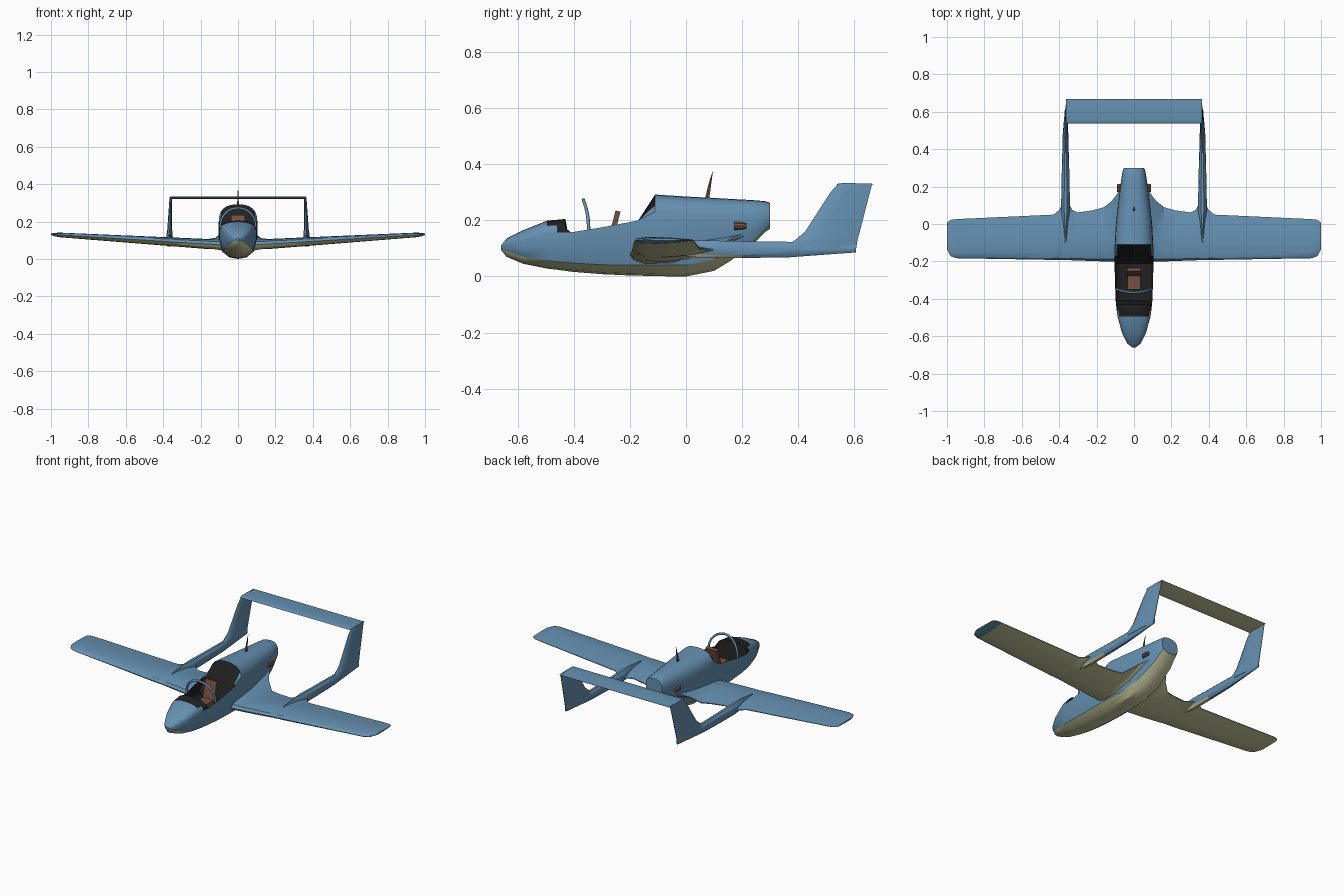
import bpy, bmesh
from math import sin, cos, pi
from mathutils import Matrix

cube = bpy.data.objects.get("Cube")
if cube:
    bpy.data.objects.remove(cube, do_unlink=True)


def material(name, rgb):
    m = bpy.data.materials.new(name)
    m.use_nodes = True
    m.diffuse_color = (*rgb, 1)
    m.node_tree.nodes["Principled BSDF"].inputs["Base Color"].default_value = (*rgb, 1)
    return m


BLUE = material("sky_blue", (.13, .28, .44))
TAN = material("underside_tan", (.58, .58, .34))
BLACK = material("cockpit_black", (.015, .015, .015))
BROWN = material("red_brown", (.18, .08, .055))
parts = []


def finish(name, bm, mats, rule=None):
    bmesh.ops.recalc_face_normals(bm, faces=bm.faces)
    if rule:
        for f in bm.faces:
            f.material_index = rule(f)
    mesh = bpy.data.meshes.new(name)
    bm.to_mesh(mesh)
    bm.free()
    for m in mats:
        mesh.materials.append(m)
    ob = bpy.data.objects.new(name, mesh)
    bpy.context.collection.objects.link(ob)
    parts.append(ob)


def loft(name, rings, mats, rule=None, pick=None):
    """Skin closed rings; pick(station, segment) may choose a material."""
    bm = bmesh.new()
    rows = [[bm.verts.new(p) for p in r] for r in rings]
    n = len(rows[0])
    for i in range(len(rows) - 1):
        for j in range(n):
            k = (j + 1) % n
            f = bm.faces.new((rows[i][j], rows[i][k], rows[i + 1][k], rows[i + 1][j]))
            if pick:
                f.material_index = pick(i, j)
    bm.faces.new(rows[0])
    bm.faces.new(rows[-1])
    finish(name, bm, mats, rule)


# Fuselage stations: y, keel, chine, sill, top, half width; top under sill = open tub
stations = [
    (-.66, .095, .098, .105, .11, .008), (-.64, .07, .09, .115, .135, .035),
    (-.58, .045, .07, .13, .165, .065), (-.495, .028, .056, .155, .199, .088),
    (-.46, .024, .052, .156, .202, .093), (-.43, .02, .05, .157, .205, .096),
    (-.41, .017, .048, .157, .09, .098),
    (-.3, .008, .042, .175, .09, .102), (-.21, .004, .04, .192, .09, .104),
    (-.17, .003, .04, .2, .2, .104), (-.11, .001, .04, .2, .292, .103),
    (0, 0, .04, .195, .285, .097), (.1, .02, .06, .19, .28, .086),
    (.15, .05, .08, .19, .277, .08), (.24, .115, .125, .195, .272, .068),
    (.285, .16, .17, .21, .268, .06), (.3, .17, .18, .215, .262, .053)]
ARC = 6


def body_ring(y, keel, chine, sill, top, w):
    e = .4 if top < sill else .8
    half = [(.45 * w, keel + .2 * (chine - keel)), (.82 * w, chine), (w, (chine + sill) / 2)]
    for i in range(ARC):
        a = i * pi / 2 / ARC
        half.append((w * cos(a) ** e, sill + (top - sill) * sin(a) ** e))
    return ([(0, y, keel)] + [(x, y, z) for x, z in half] + [(0, y, top)]
            + [(-x, y, z) for x, z in reversed(half)])


def body_colour(i, j):
    """Tan belly, black cockpit; the panels at its two ends narrow between blue sides."""
    seg = min(j, 2 * (ARC + 4) - 1 - j)
    if seg < 2:
        return 1
    first_black = 6 if i in (3, 9) else 4
    return 2 if 3 <= i <= 9 and seg >= first_black else 0


loft("fuselage", [body_ring(*s) for s in stations], [BLUE, TAN, BLACK], pick=body_colour)

# Wing: x, leading edge, trailing edge, thickness factor; flares fillet the body and booms
airfoil = [(0, .5), (.04, .78), (.15, .95), (.4, 1), (.7, .85), (1, .58),
           (1, .48), (.7, .15), (.4, 0), (.15, .05), (.04, .25)]
half_wing = [(.07, -.2, .21, 1.4), (.09, -.2, .16, 1.2), (.12, -.2, .122, 1.05), (.16, -.2, .09, 1),
             (.22, -.198, .073, 1), (.3, -.195, .062, 1), (.33, -.194, .075, 1),
             (.35, -.193, .115, 1), (.38, -.193, .115, 1), (.4, -.192, .075, 1),
             (.43, -.192, .05, 1), (.95, -.183, .026, 1), (.98, -.172, .022, .8),
             (1, -.135, .008, .35)]


def wing_ring(x, lead, trail, thick):
    a = abs(x)
    mid, size = .07 + .0615 * a, (.06 - .037 * a) * thick
    rise = .8 * max(0, .16 - a)
    return [(x, lead + t * (trail - lead), mid + (h - .5) * size + rise * t * t) for t, h in airfoil]


wing = [wing_ring(-s[0], *s[1:]) for s in reversed(half_wing)] + [wing_ring(*s) for s in half_wing]
loft("wing", wing, [BLUE, TAN],
     rule=lambda f: int(f.normal.z < -.35 and f.calc_center_median().x < .96))

# Tail booms and canted fins
boom = [(-.1, .004, .098, .118), (0, .013, .07, .13), (.07, .024, .064, .13),
        (.2, .022, .064, .127), (.37, .018, .067, .125), (.606, .005, .085, .115)]
fin = [(.095, .33, .606, .017, .366), (.13, .39, .612, .016, .366), (.16, .425, .62, .013, .365),
       (.3, .515, .656, .007, .361), (.322, .535, .662, .006, .36), (.332, .56, .664, .004, .36)]
lens = [(0, 0), (.12, .75), (.35, 1), (.7, .6), (1, .12), (1, -.12), (.7, -.6), (.35, -1), (.12, -.75)]
for side, label in ((1, "left"), (-1, "right")):
    rings = []
    for y, w, lo, hi in boom:
        mid, h = (lo + hi) / 2, (hi - lo) / 2
        rings.append([(side * .366 + w * cos(a * pi / 5), y, mid + h * sin(a * pi / 5))
                      for a in range(10)])
    loft(label + "_boom", rings, [BLUE, TAN],
         rule=lambda f: int(f.normal.z < -.6 and f.calc_center_median().y < .2))
    loft(label + "_fin", [[(side * x + w * u, a + t * (b - a), z) for t, u in lens]
                          for z, a, b, w, x in fin], [BLUE])

# Tailplane joining the fin tops
loft("tailplane", [[(x, .536 + t * .132, .321 + .012 * h) for t, h in airfoil] for x in (-.363, .363)],
     [BLUE, TAN], rule=lambda f: int(f.normal.z < -.75))


def box(name, centre, size, mat, tilt=0):
    bm = bmesh.new()
    m = Matrix.Translation(centre) @ Matrix.Rotation(tilt, 4, 'X') @ Matrix.Diagonal((*size, 1))
    bmesh.ops.create_cube(bm, size=1, matrix=m)
    finish(name, bm, [mat])


# Seat
box("seat_cushion", (0, -.305, .12), (.07, .09, .03), BROWN)
box("seat_back", (0, -.26, .165), (.075, .018, .14), BROWN, -.25)

# Windscreen hoop
curve = bpy.data.curves.new("windscreen_hoop", 'CURVE')
curve.dimensions = '3D'
curve.bevel_depth = .0065
curve.bevel_resolution = 1
curve.materials.append(BLUE)
spline = curve.splines.new('POLY')
spline.points.add(12)
for i, p in enumerate(spline.points):
    a = pi * i / 12
    p.co = (.096 * cos(a), -.347 - .019 * sin(a) ** 2, .165 + .108 * abs(sin(a)) ** .9, 1)
bpy.context.collection.objects.link(bpy.data.objects.new("windscreen_hoop", curve))

# Antenna blade
loft("antenna", [[(w * cos(k * pi / 3), y + d * sin(k * pi / 3), z) for k in range(6)]
                 for w, d, y, z in ((.005, .009, .075, .275), (.0035, .006, .084, .325),
                                    (.001, .001, .095, .372))], [BROWN])

# Exhaust stubs
for side, label in ((1, "left"), (-1, "right")):
    loft(label + "_exhaust", [[(side * x + w * cos(k * pi / 4), y, .18 + h * sin(k * pi / 4))
                               for k in range(8)]
                              for y, x, w, h in ((.172, .078, .012, .014), (.2, .08, .012, .013),
                                                 (.215, .08, .009, .009))], [BROWN])

# Smooth shading with crisp edges
bpy.ops.object.select_all(action='DESELECT')
for ob in parts:
    ob.select_set(True)
bpy.context.view_layer.objects.active = parts[0]
bpy.ops.object.shade_smooth_by_angle(angle=pi / 6)
